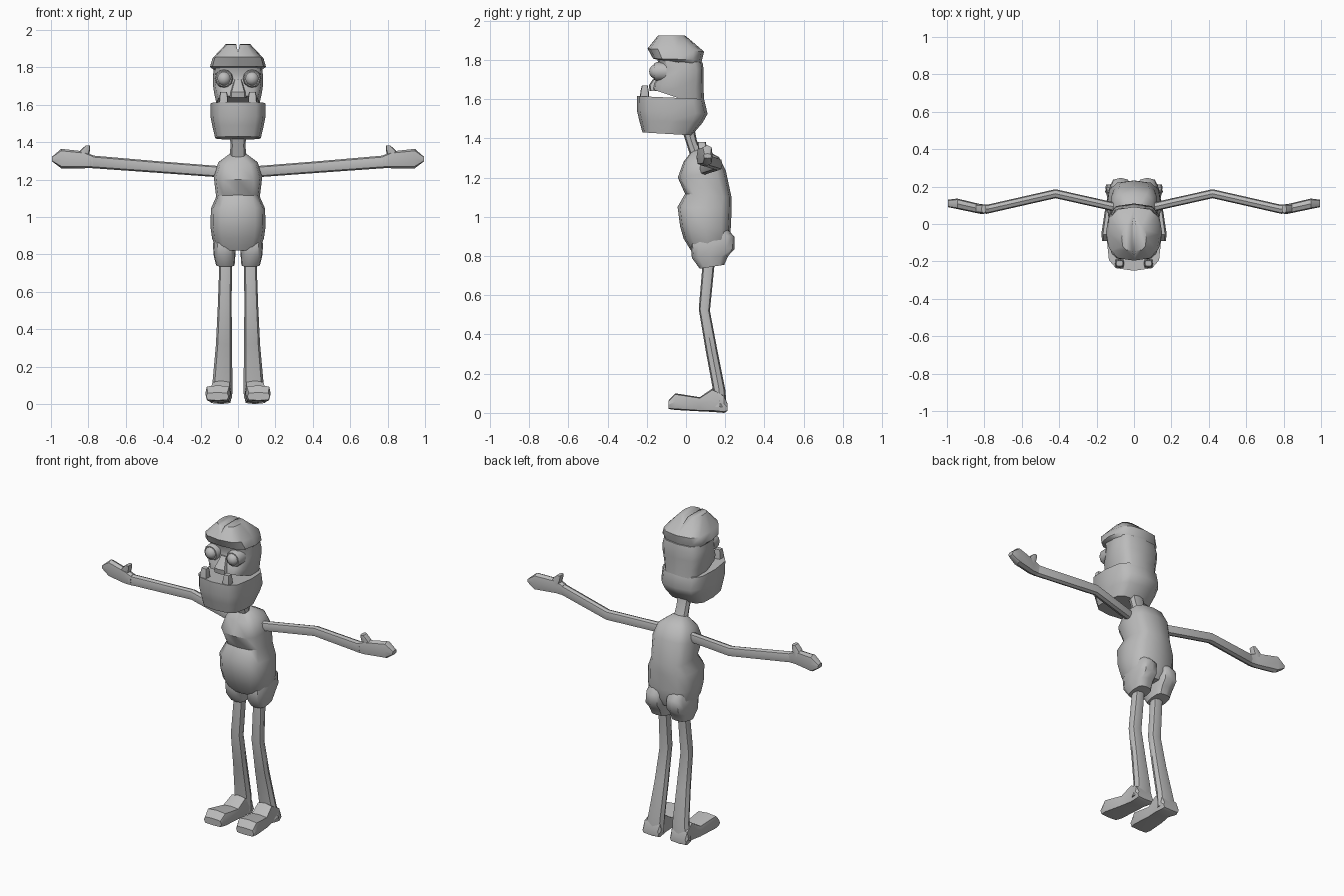
import bpy, bmesh, math
from mathutils import Vector

grey = bpy.data.materials.new("plain grey")
grey.diffuse_color = (0.5, 0.5, 0.5, 1)


def ring(c, u, v, n=12, p=3.0):
    """Superellipse ring round c, with half axes u and v."""
    c, u, v = Vector(c), Vector(u), Vector(v)
    pts = []
    for i in range(n):
        a = 2 * math.pi * i / n
        k = [math.copysign(abs(t) ** (2 / p), t) if abs(t) > 1e-6 else 0
             for t in (math.cos(a), math.sin(a))]
        pts.append(c + u * k[0] + v * k[1])
    return pts


def finish(name, bm, mirror=False, angle=42):
    bmesh.ops.recalc_face_normals(bm, faces=bm.faces)
    me = bpy.data.meshes.new(name)
    bm.to_mesh(me)
    bm.free()
    ob = bpy.data.objects.new(name, me)
    bpy.context.collection.objects.link(ob)
    me.materials.append(grey)
    bpy.ops.object.select_all(action='DESELECT')
    ob.select_set(True)
    bpy.context.view_layer.objects.active = ob
    bpy.ops.object.shade_smooth_by_angle(angle=math.radians(angle))
    if mirror:
        ob.modifiers.new("mirror", 'MIRROR')
    return ob


def loft(name, rings, mirror=False, angle=42):
    bm = bmesh.new()
    loops = [[bm.verts.new(p) for p in r] for r in rings]
    n = len(loops[0])
    for a, b in zip(loops, loops[1:]):
        for i in range(n):
            bm.faces.new((a[i], a[(i + 1) % n], b[(i + 1) % n], b[i]))
    bm.faces.new(loops[0])
    bm.faces.new(loops[-1])
    return finish(name, bm, mirror, angle)


def stack(name, rows, mirror=False, n=12, p=3.0, angle=42):
    """Rows: front y, front z, back y, back z, half width, centre x."""
    rings = []
    for yf, zf, yb, zb, w, *cx in rows:
        rings.append(ring((cx[0] if cx else 0, (yf + yb) / 2, (zf + zb) / 2),
                          (w, 0, 0), (0, (yb - yf) / 2, (zb - zf) / 2), n, p))
    return loft(name, rings, mirror, angle)


# torso, with sunken waist and hanging belly
stack("shirt", [
    (.03, 1.335, .09, 1.345, .043), (-.013, 1.28, .168, 1.305, .105),
    (-.042, 1.20, .203, 1.235, .13), (-.005, 1.117, .232, 1.10, .117),
    (-.043, 1.05, .233, 1.04, .145), (-.03, .95, .228, .94, .147),
    (-.012, .888, .225, .88, .138), (.03, .82, .2, .83, .115)])

# shorts: one leg with its seat, mirrored
stack("shorts", [
    (.07, .735, .195, .755, .05, .068), (.03, .79, .215, .80, .058, .072),
    (.023, .86, .247, .835, .062, .072), (.05, .92, .247, .898, .056, .07),
    (.08, .95, .2, .95, .04, .07)], mirror=True)

# legs and feet
stack("leg", [
    (.088, .80, .15, .80, .033, .065), (.065, .53, .122, .52, .037, .071),
    (.10, .32, .16, .32, .043, .075), (.137, .12, .20, .12, .053, .083),
    (.14, .03, .208, .03, .062, .093)], mirror=True, n=8, p=2.6)
foot = [(.212, .01, .045, .055, .094), (.195, .0, .09, .06, .093),
        (.135, .005, .125, .053, .09), (.07, .008, .08, .058, .098),
        (-.055, .015, .1, .068, .107), (-.09, .02, .062, .06, .11)]
loft("foot", [ring((cx, y, (z0 + z1) / 2), (w, 0, 0), (0, 0, (z1 - z0) / 2), 8, 5)
              for y, z0, z1, w, cx in foot], mirror=True, angle=35)

# arms and hands
arm = [(.09, .088, 1.242, .024, .030), (.42, .162, 1.267, .024, .031),
       (.79, .078, 1.296, .024, .034)]
loft("arm", [ring((x, y, z), (0, a, 0), (0, 0, b), 8, 2.6)
             for x, y, z, a, b in arm], mirror=True)
hand = [(.775, .08, 1.296, .024, .034), (.82, .08, 1.306, .026, .045),
        (.945, .108, 1.313, .028, .052), (.995, .11, 1.31, .02, .012)]
loft("hand", [ring((x, y, z), (0, a, 0), (0, 0, b), 8, 3)
              for x, y, z, a, b in hand], mirror=True, angle=35)
loft("thumb", [ring((x, y, z), (w, 0, 0), (0, .022, 0), 8, 3)
               for x, y, z, w in ((.835, .085, 1.32, .035), (.815, .082, 1.36, .025),
                                  (.803, .08, 1.382, .012))], mirror=True)

# neck
stack("neck", [(.025, 1.30, .085, 1.32, .045), (.0, 1.38, .055, 1.39, .04),
               (-.02, 1.44, .045, 1.44, .044)], n=8, p=2.5)

# head: big lower jaw, upper skull with hollow eye level
stack("jaw", [
    (-.222, 1.43, .03, 1.415, .122), (-.238, 1.49, .085, 1.48, .137),
    (-.25, 1.54, .11, 1.525, .146), (-.25, 1.615, .092, 1.60, .146)], p=3.4)
stack("skull", [
    (-.172, 1.65, .095, 1.56, .115), (-.165, 1.68, .09, 1.64, .127),
    (-.14, 1.715, .09, 1.70, .134), (-.13, 1.76, .09, 1.75, .134),
    (-.15, 1.81, .085, 1.785, .128)], p=3.4)
stack("nose", [(-.185, 1.64, -.12, 1.64, .045), (-.19, 1.67, -.12, 1.67, .042),
               (-.145, 1.735, -.1, 1.735, .02)], n=8)
stack("tooth", [(-.238, 1.58, -.185, 1.58, .025, .077),
                (-.232, 1.64, -.19, 1.64, .023, .077),
                (-.225, 1.668, -.195, 1.668, .018, .077)], mirror=True, n=8, p=5)

# eyes and lids
bm = bmesh.new()
bmesh.ops.create_uvsphere(bm, u_segments=12, v_segments=8, radius=.038)
bmesh.ops.translate(bm, vec=(.075, -.15, 1.74), verts=bm.verts)
finish("eye", bm, True, 60)
lid = []
for y, r in ((-.10, .05), (-.15, .048), (-.162, .042)):
    lid.append(ring((.075, y, 1.74), (r, 0, 0), (0, 0, r), 12, 2))
loft("eyelid", lid, True)

# cap of hair with a narrow parting groove
cap = stack("cap", [
    (-.145, 1.80, .074, 1.765, .122), (-.168, 1.806, .082, 1.80, .15),
    (-.196, 1.857, .092, 1.842, .136), (-.145, 1.923, -.005, 1.925, .066)])
groove = loft("groove_cutter", [
    [(-.018, y, 1.96), (.018, y, 1.96), (0, y, 1.88)] for y in (-.3, .2)])
groove.hide_render = True
groove.display_type = 'WIRE'
cut = cap.modifiers.new("groove", 'BOOLEAN')
cut.operation = 'DIFFERENCE'
cut.solver = 'EXACT'
cut.object = groove
